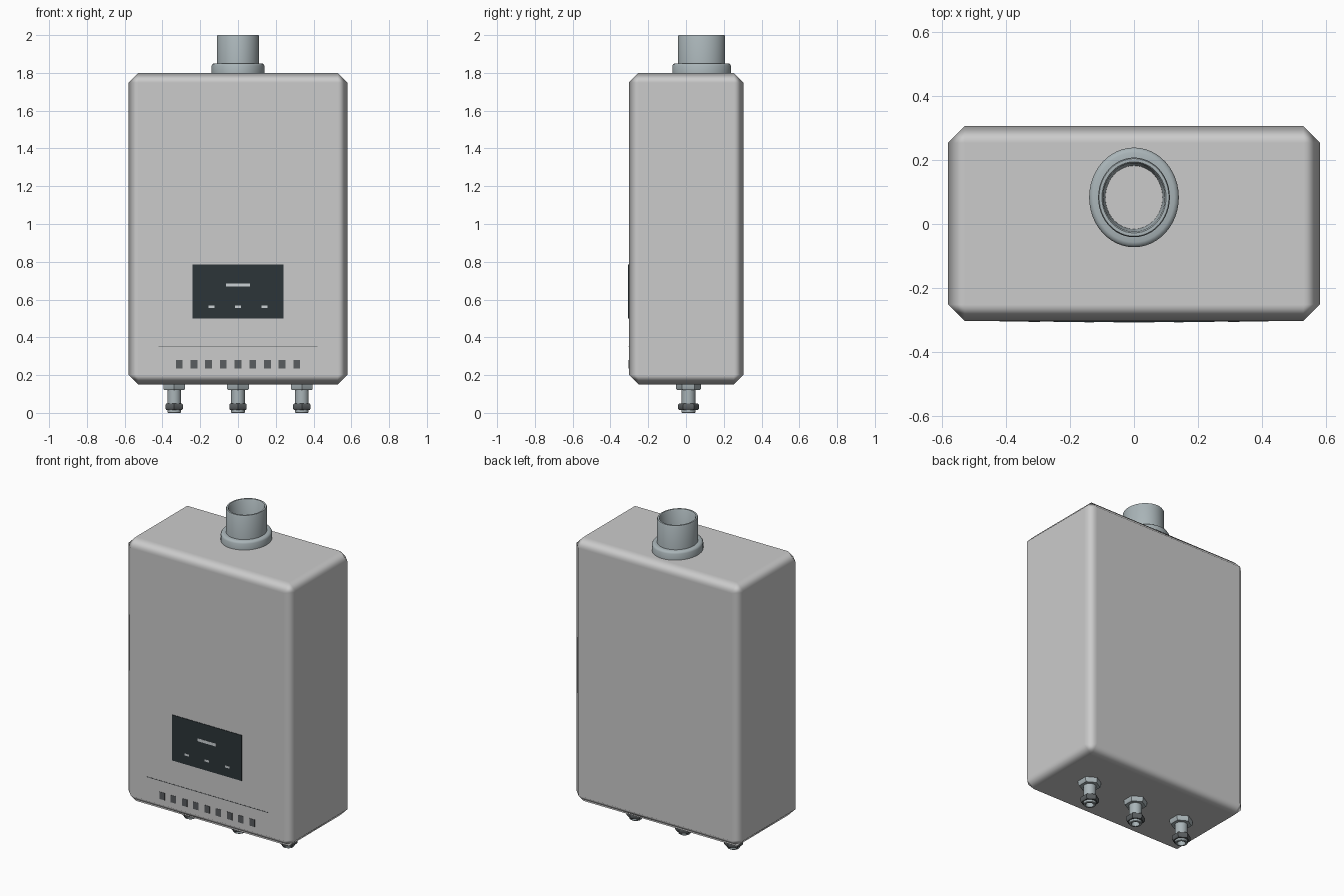
import bpy, bmesh
from math import pi, sin, cos, radians

if "Cube" in bpy.data.objects:
    bpy.data.objects.remove(bpy.data.objects["Cube"])


def mat(name, r, g, b):
    m = bpy.data.materials.new(name)
    m.diffuse_color = (r, g, b, 1)
    m.use_nodes = True
    m.node_tree.nodes["Principled BSDF"].inputs["Base Color"].default_value = m.diffuse_color
    return m


SHELL = mat("shell_grey", 0.72, 0.74, 0.74)
METAL = mat("pipe_metal", 0.40, 0.46, 0.48)
DARK = mat("panel_dark", 0.025, 0.035, 0.04)
SLOT = mat("slot_grey", 0.10, 0.11, 0.115)
PALE = mat("display_pale", 0.60, 0.64, 0.66)


def finish(name, bm, material, angle=40):
    bmesh.ops.recalc_face_normals(bm, faces=bm.faces)
    me = bpy.data.meshes.new(name)
    bm.to_mesh(me)
    bm.free()
    me.materials.append(material)
    me.shade_smooth()
    me.set_sharp_from_angle(angle=radians(angle))
    ob = bpy.data.objects.new(name, me)
    bpy.context.collection.objects.link(ob)
    return ob


def box(name, x0, x1, y0, y1, z0, z1, material, angle=40):
    bm = bmesh.new()
    bmesh.ops.create_cube(bm, size=1)
    for v in bm.verts:
        v.co.x = x1 if v.co.x > 0 else x0
        v.co.y = y1 if v.co.y > 0 else y0
        v.co.z = z1 if v.co.z > 0 else z0
    return finish(name, bm, material, angle)


def lathe(name, profile, cx, cy, material, sides=40, sy=1.0, loop=False):
    """Revolve (radius, z) points about a vertical axis; ends are capped unless looped."""
    bm = bmesh.new()
    rings = [[bm.verts.new((cx + r * cos(a), cy + sy * r * sin(a), z))
              for a in (pi / 2 + 2 * pi * i / sides for i in range(sides))]
             for r, z in profile]
    pairs = list(zip(rings, rings[1:]))
    if loop:
        pairs.append((rings[-1], rings[0]))
    else:
        bm.faces.new(rings[0])
        bm.faces.new(rings[-1])
    for a, b in pairs:
        for i in range(sides):
            j = (i + 1) % sides
            bm.faces.new((a[i], a[j], b[j], b[i]))
    return finish(name, bm, material)


# main casing with softly shaded chamfers
FRONT = -0.303
casing = box("casing", -0.58, 0.58, FRONT, 0.305, 0.15, 1.80, SHELL, 180)
bev = casing.modifiers.new("bevel", 'BEVEL')
bev.width = 0.052
bev.segments = 1
bev.limit_method = 'NONE'
bev.harden_normals = True

# flue collar and open flue pipe, slightly oval
OVAL = 1.11
lathe("flue_collar", [(0.105, 1.795), (0.14, 1.795), (0.14, 1.838), (0.135, 1.847),
                      (0.126, 1.851), (0.105, 1.851)], 0, 0.083, METAL, 48, OVAL, True)
lathe("flue_pipe", [(0.112, 1.795), (0.112, 1.994), (0.109, 2.0), (0.100, 2.0),
                    (0.096, 1.994), (0.089, 1.795)], 0, 0.083, METAL, 48, OVAL, True)

# control panel with display bar and three buttons
box("control_panel", -0.24, 0.24, FRONT - 0.003, FRONT + 0.01, 0.50, 0.785, DARK)
box("display_bar", -0.064, 0.064, FRONT - 0.004, FRONT, 0.668, 0.686, PALE)
for i in (-1, 0, 1):
    x = 0.14 * i
    box("panel_button", x - 0.015, x + 0.015, FRONT - 0.004, FRONT, 0.555, 0.568, PALE)

# panel seam and row of vent slots
box("front_seam", -0.42, 0.42, FRONT - 0.001, FRONT + 0.005, 0.348, 0.352, SLOT)
for i in range(-4, 5):
    x = 0.0777 * i
    box("vent_slot", x - 0.018, x + 0.018, FRONT - 0.002, FRONT + 0.005, 0.236, 0.281, SLOT)

# three pipe connections underneath
PY = 0.013
for x in (-0.338, 0, 0.338):
    lathe("connector_flange", [(0.066, 0.16), (0.066, 0.128), (0.060, 0.12)], x, PY, METAL, 6)
    lathe("connector_pipe", [(0.036, 0.15), (0.036, 0.003), (0.033, 0), (0.024, 0), (0.022, 0.05)],
          x, PY, METAL, 32)
    lathe("connector_nut", [(0.034, 0.05), (0.047, 0.05), (0.053, 0.043), (0.053, 0.022),
                            (0.047, 0.015), (0.034, 0.015)], x, PY, SLOT, 6, 1.06, True)
